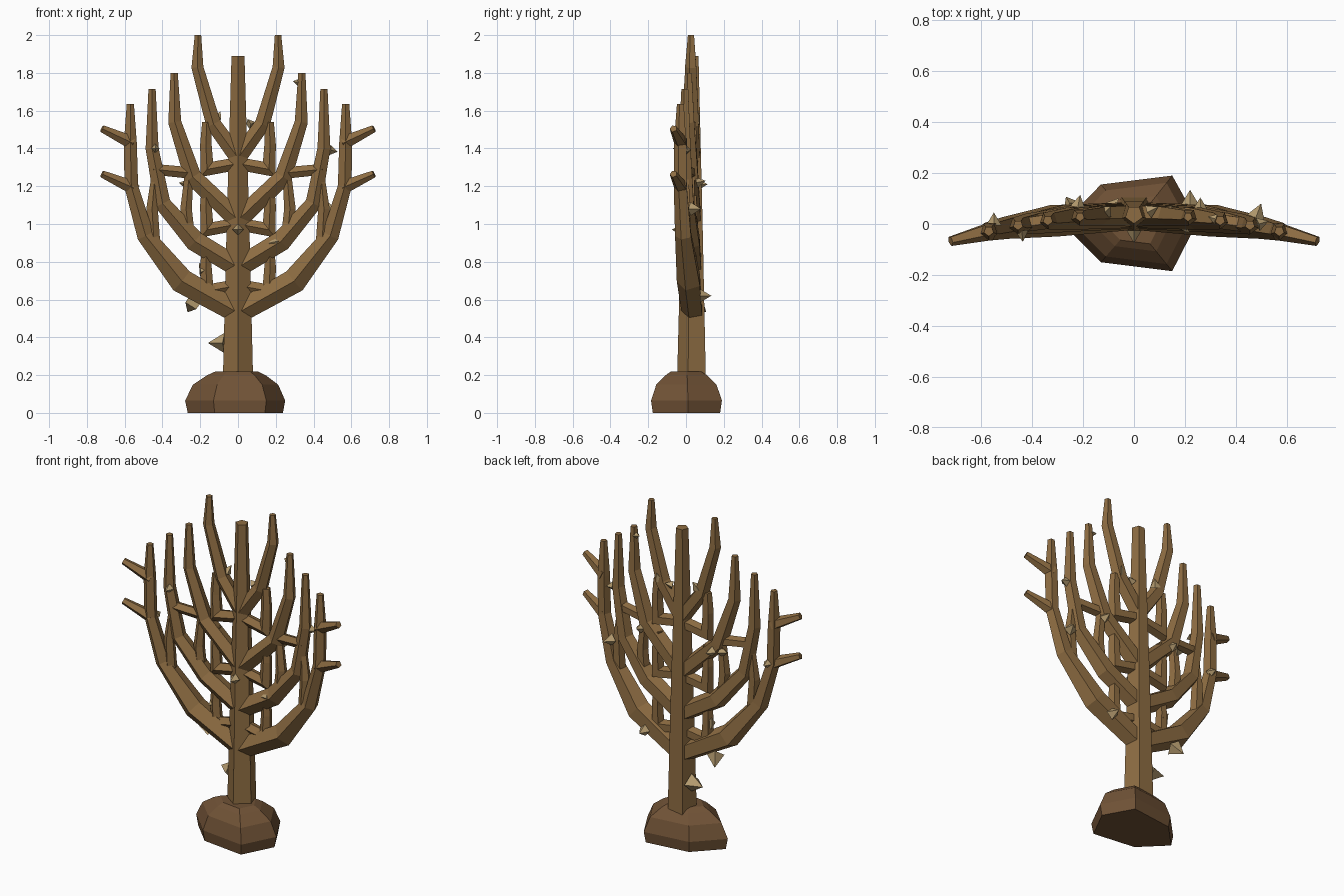
import bpy, bmesh, math
from mathutils import Vector

if "Cube" in bpy.data.objects:
    bpy.data.objects.remove(bpy.data.objects["Cube"])


def material(name, rgb):
    m = bpy.data.materials.new(name)
    m.use_nodes = True
    m.diffuse_color = (*rgb, 1)
    m.node_tree.nodes["Principled BSDF"].inputs["Base Color"].default_value = (*rgb, 1)
    return m


bark = material("bark brown", (0.27, 0.152, 0.055))
rock = material("rock brown", (0.163, 0.085, 0.037))
spike = material("thorn tan", (0.46, 0.33, 0.16))


def finish(name, bm, mat):
    bmesh.ops.recalc_face_normals(bm, faces=bm.faces)
    mesh = bpy.data.meshes.new(name)
    bm.to_mesh(mesh)
    bm.free()
    mesh.materials.append(mat)
    ob = bpy.data.objects.new(name, mesh)
    bpy.context.collection.objects.link(ob)
    return ob


def loft(name, rings, mat):
    """Skin a list of equal-length point rings and cap both ends."""
    bm = bmesh.new()
    loops = [[bm.verts.new(p) for p in ring] for ring in rings]
    n = len(loops[0])
    for a, b in zip(loops, loops[1:]):
        for i in range(n):
            j = (i + 1) % n
            bm.faces.new((a[i], a[j], b[j], b[i]))
    bm.faces.new(loops[0])
    bm.faces.new(loops[-1])
    return finish(name, bm, mat)


def bow(x):
    """Depth of the fan: the outer branches sweep forward."""
    return 0.037 - 0.2 * x * x


def tube(name, path, side=1):
    """Five-sided tapered limb along (x, z, radius) points, ridge to the front."""
    pts = [Vector((side * x, bow(x), z)) for x, z, r in path]
    rings = []
    for i, p in enumerate(pts):
        before = (p - pts[i - 1]).normalized() if i else None
        after = (pts[i + 1] - p).normalized() if i + 1 < len(pts) else None
        before, after = before or after, after or before
        t = (before + after).normalized()
        u = Vector((0, -1, 0))
        u = (u - t * u.dot(t)).normalized()
        v = t.cross(u)
        miter = 1 / max(t.dot(after), 0.6)
        r = path[i][2]
        rings.append([p + u * r * math.cos(k * math.tau / 5)
                      + v * r * miter * math.sin(k * math.tau / 5) for k in range(5)])
    return loft(name, rings, bark)


# Rock foot
outline = [(-0.28, 0), (-0.13, -0.15), (0.15, -0.185), (0.25, 0.01), (0.15, 0.19), (-0.13, 0.155)]
loft("rock_base", [[(x * s, y * s, z) for x, y in outline]
                   for z, s in [(0, 0.95), (0.065, 1), (0.15, 0.85), (0.2, 0.58), (0.22, 0.42)]], rock)

# Trunk
tube("trunk", [(0, 0.1, 0.086), (0, 1, 0.063), (0, 1.89, 0.036)])

# Main branches and twigs, mirrored left and right
limbs = {
    "lower_branch": [(0, 0.53, 0.06), (0.3, 0.7, 0.068), (0.49, 0.94, 0.047),
                     (0.565, 1.2, 0.038), (0.57, 1.43, 0.036), (0.57, 1.635, 0.02)],
    "second_branch": [(0, 0.77, 0.055), (0.23, 0.91, 0.056), (0.4, 1.11, 0.044),
                      (0.455, 1.4, 0.036), (0.455, 1.715, 0.02)],
    "third_branch": [(0, 1.02, 0.052), (0.24, 1.25, 0.048), (0.335, 1.54, 0.036), (0.338, 1.8, 0.02)],
    "top_branch": [(0, 1.35, 0.046), (0.13, 1.53, 0.042), (0.215, 1.83, 0.033), (0.212, 2, 0.018)],
    "upper_side_twig": [(0.56, 1.43, 0.038), (0.72, 1.505, 0.02)],
    "lower_side_twig": [(0.56, 1.195, 0.038), (0.72, 1.265, 0.02)],
    "cross_twig": [(0.45, 1.29, 0.03), (0.25, 1.27, 0.032)],
    "outer_upright_twig": [(0.445, 0.9, 0.035), (0.455, 1.08, 0.032), (0.44, 1.25, 0.02)],
    "inner_upright_twig": [(0.26, 0.92, 0.035), (0.275, 1.08, 0.032), (0.26, 1.25, 0.025)],
}
for k, z in enumerate((0.645, 0.97, 1.29)):
    limbs[f"elbow_twig_{k + 1}"] = [(0, z + 0.03, 0.035), (0.165, z, 0.036),
                                    (0.17, z + 0.13, 0.032), (0.165, z + 0.25, 0.026)]
for name, path in limbs.items():
    for label, side in (("left", 1), ("right", -1)):
        tube(f"{label}_{name}", path, side)


# Thorns: position, direction, length
def thorn(index, pos, direction, length):
    bm = bmesh.new()
    bmesh.ops.create_cone(bm, cap_ends=True, segments=4, radius1=length * 0.6,
                          radius2=0, depth=length)
    bmesh.ops.translate(bm, verts=bm.verts, vec=(0, 0, length * 0.4))
    ob = finish(f"thorn_{index}", bm, spike)
    ob.location = pos
    ob.rotation_mode = "QUATERNION"
    ob.rotation_quaternion = Vector(direction).to_track_quat("Z", "Y")


thorns = [
    ((-0.08, 0.05, 0.37), (-1, 0.2, 0), 0.09),
    ((-0.24, 0.06, 0.58), (-0.4, 0.7, -0.7), 0.08),
    ((0.22, 0.08, 0.62), (0, 1, 0), 0.06),
    ((-0.18, 0.03, 0.75), (-0.5, 0.3, 0.8), 0.06),
    ((0.19, 0, 0.9), (0.5, -0.7, 0.2), 0.05),
    ((0, -0.03, 0.97), (0, -1, 0), 0.05),
    ((0.48, 0.03, 1.08), (0.3, 0.8, 0), 0.06),
    ((-0.27, 0.04, 1.21), (-1, 0.3, 0.2), 0.05),
    ((-0.22, 0.07, 1.21), (0.2, 1, 0), 0.05),
    ((0.26, 0.06, 1.22), (0, 1, 0.2), 0.05),
    ((-0.44, -0.03, 1.4), (0.1, -1, 0), 0.045),
    ((0.49, 0, 1.39), (1, 0.3, -0.2), 0.045),
    ((-0.11, 0.05, 1.56), (0.4, 0.4, 0.8), 0.05),
    ((0.06, 0.05, 1.53), (0.8, 0.4, 0.2), 0.045),
    ((0.14, 0.05, 1.55), (0.2, 0.5, 0.8), 0.05),
    ((0.32, 0.02, 1.75), (-1, 0.3, 0.2), 0.035),
    ((-0.55, 0, 1.2), (0, 1, 0), 0.05),
]
for index, args in enumerate(thorns, 1):
    thorn(index, *args)
